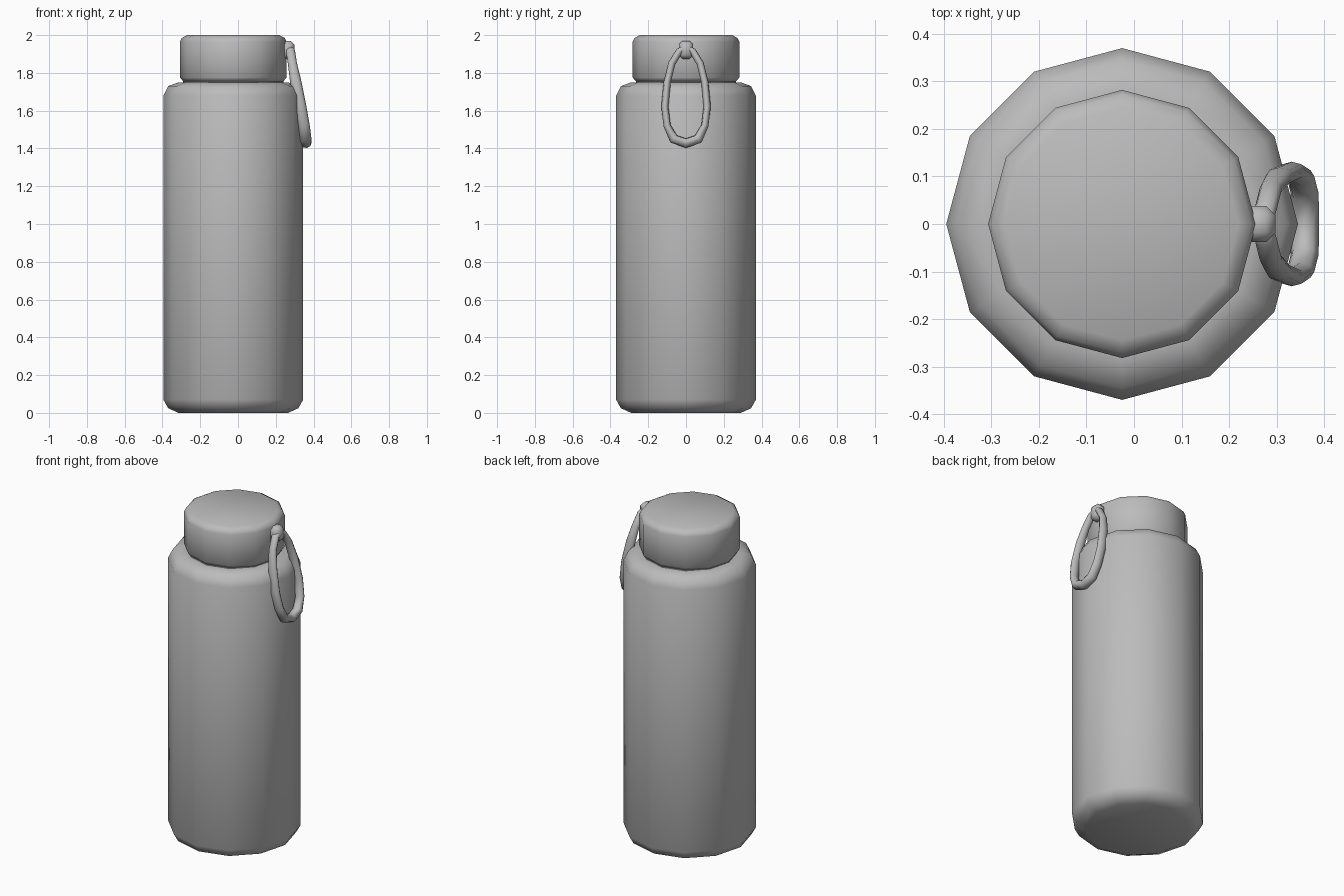
import bpy, bmesh, math
from mathutils import Vector

cube = bpy.data.objects.get("Cube")
if cube:
    bpy.data.objects.remove(cube, do_unlink=True)

AXIS_X = -0.025
SIDES = 12

grey = bpy.data.materials.new("soft grey")
grey.use_nodes = True
colour = (0.5, 0.5, 0.5, 1)
grey.diffuse_color = colour
grey.node_tree.nodes["Principled BSDF"].inputs["Base Color"].default_value = colour


def finish(bm, name, angle=60):
    bmesh.ops.recalc_face_normals(bm, faces=bm.faces)
    mesh = bpy.data.meshes.new(name)
    bm.to_mesh(mesh)
    bm.free()
    mesh.materials.append(grey)
    obj = bpy.data.objects.new(name, mesh)
    bpy.context.collection.objects.link(obj)
    bpy.ops.object.select_all(action='DESELECT')
    obj.select_set(True)
    bpy.context.view_layer.objects.active = obj
    bpy.ops.object.shade_smooth_by_angle(angle=math.radians(angle))
    return obj


def bridge(bm, a, b):
    n = len(a)
    for i in range(n):
        bm.faces.new((a[i], a[(i + 1) % n], b[(i + 1) % n], b[i]))


def lathe(name, profile):
    """Capped solid of revolution from (radius, height) pairs."""
    bm = bmesh.new()
    rings = []
    for r, z in profile:
        angles = [math.tau * i / SIDES for i in range(SIDES)]
        rings.append([bm.verts.new((AXIS_X + r * math.cos(a), r * math.sin(a), z))
                      for a in angles])
    for low, high in zip(rings, rings[1:]):
        bridge(bm, low, high)
    bm.faces.new(rings[0][::-1])
    bm.faces.new(rings[-1])
    return finish(bm, name)


# Bottle body with rounded foot and shoulder, ending in a short neck
lathe("bottle_body", [(0.29, 0), (0.345, 0.025), (0.37, 0.07), (0.37, 1.68),
                      (0.345, 1.73), (0.29, 1.75), (0.265, 1.75), (0.265, 1.78)])

# Screw cap
lathe("cap", [(0.265, 1.755), (0.282, 1.775), (0.282, 1.965), (0.272, 1.985), (0.245, 2.0)])

# Bevelled lug that holds the loop on the cap
bm = bmesh.new()
bmesh.ops.create_cube(bm, size=1)
bmesh.ops.scale(bm, vec=(0.07, 0.076, 0.095), verts=bm.verts)
bmesh.ops.translate(bm, vec=(0.263, 0, 1.922), verts=bm.verts)
bmesh.ops.bevel(bm, geom=bm.edges[:], offset=0.02, segments=1, affect='EDGES')
finish(bm, "loop_lug")

# Carry loop: teardrop path of (x, y, z), mirrored across y, oval section
half = [(0.278, 0.035, 1.915), (0.288, 0.075, 1.85), (0.306, 0.1, 1.75),
        (0.332, 0.112, 1.62), (0.35, 0.1, 1.52), (0.359, 0.065, 1.45)]
path = [(0.268, 0, 1.935)] + half + [(0.36, 0, 1.428)]
path += [(x, -y, z) for x, y, z in reversed(half)]
path = [Vector(p) for p in path]
across = Vector((1, 0, 0.2)).normalized()
bm = bmesh.new()
rings = []
for i, p in enumerate(path):
    tangent = (path[(i + 1) % len(path)] - path[i - 1]).normalized()
    side = tangent.cross(across).normalized()
    depth = 0.03 if p.z < 1.8 else 0.024
    width = 0.019 if p.z > 1.48 else 0.026
    rings.append([bm.verts.new(p + across * depth * math.cos(math.tau * k / 8)
                               + side * width * math.sin(math.tau * k / 8))
                  for k in range(8)])
for i, ring in enumerate(rings):
    bridge(bm, rings[i - 1], ring)
finish(bm, "carry_loop", 80)
